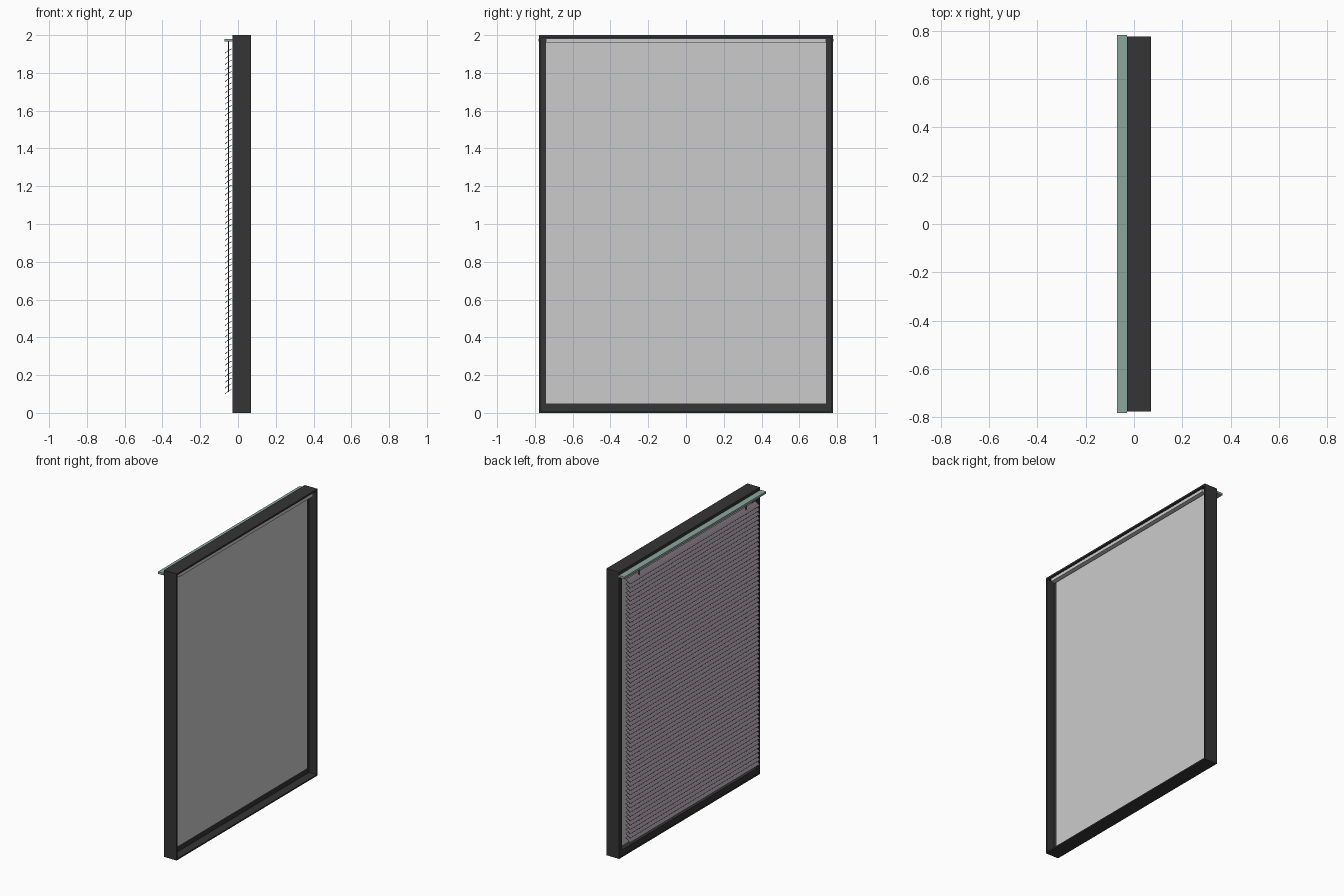
import bpy, bmesh
from mathutils import Vector

if "Cube" in bpy.data.objects:
    bpy.data.objects.remove(bpy.data.objects["Cube"])


def material(name, color):
    m = bpy.data.materials.new(name)
    m.diffuse_color = color
    m.use_nodes = True
    m.node_tree.nodes["Principled BSDF"].inputs["Base Color"].default_value = m.diffuse_color
    return m


DARK = material("dark_frame", (0.035, 0.035, 0.035, 1))
GLASS = material("pale_glass", (0.505, 0.505, 0.505, 1))
GREEN = material("grey_green", (0.26, 0.39, 0.345, 1))
SLAT = material("mauve_grey", (0.20, 0.17, 0.20, 1))


def finish(name, bm, mat):
    me = bpy.data.meshes.new(name)
    bm.to_mesh(me)
    bm.free()
    me.materials.append(mat)
    ob = bpy.data.objects.new(name, me)
    bpy.context.collection.objects.link(ob)
    return ob


def box(name, lo, hi, mat):
    lo, hi = Vector(lo), Vector(hi)
    bm = bmesh.new()
    bmesh.ops.create_cube(bm, size=1)
    for v in bm.verts:
        v.co = (lo + hi) / 2 + v.co * (hi - lo)
    return finish(name, bm, mat)


def ring(name, x0, x1, outer, inner, mat):
    """Rectangular ring; outer and inner are (half width, bottom, top)."""
    def loop(bm, w, b, t):
        return [bm.verts.new((x0, y, z)) for y, z in ((-w, b), (w, b), (w, t), (-w, t))]
    bm = bmesh.new()
    o, i = loop(bm, *outer), loop(bm, *inner)
    faces = [bm.faces.new((o[k], o[(k + 1) % 4], i[(k + 1) % 4], i[k])) for k in range(4)]
    ext = bmesh.ops.extrude_face_region(bm, geom=faces, use_keep_orig=True)
    for g in ext["geom"]:
        if isinstance(g, bmesh.types.BMVert):
            g.co.x = x1
    bmesh.ops.recalc_face_normals(bm, faces=bm.faces)
    return finish(name, bm, mat)


# Outer casing of thin boards, with the sash ring set back inside it
ring("window_casing", -0.028, 0.07, (0.777, 0, 2), (0.768, 0.01, 1.988), DARK)
ring("window_sash", -0.026, 0.012, (0.77, 0.008, 1.99), (0.74, 0.05, 1.975), DARK)

# Glass pane in the sash
box("glass_pane", (0.008, -0.741, 0.049), (0.014, 0.741, 1.978), GLASS)

# Slim header bar across the top of the opening
box("header_bar", (0.03, -0.741, 1.96), (0.062, 0.741, 1.982), GLASS)

# Head rail of the blind
box("head_rail", (-0.071, -0.782, 1.965), (-0.028, 0.782, 1.98), GREEN)

# Tilted, slightly cupped slats, outer edge lower
COUNT, BOTTOM, TOP = 61, 0.102, 1.905
profile = [(-0.07, 0.0), (-0.058, 0.010), (-0.046, 0.018), (-0.034, 0.024)]
bm = bmesh.new()
rows = [[bm.verts.new((x, s * 0.715, BOTTOM + z)) for x, z in profile] for s in (-1, 1)]
for k in range(len(profile) - 1):
    bm.faces.new((rows[0][k], rows[0][k + 1], rows[1][k + 1], rows[1][k]))
slats = finish("blind_slats", bm, SLAT)
thick = slats.modifiers.new("thickness", "SOLIDIFY")
thick.thickness = 0.003
arr = slats.modifiers.new("stack", "ARRAY")
arr.count = COUNT
arr.use_relative_offset = False
arr.use_constant_offset = True
arr.constant_offset_displace = (0, 0, (TOP - BOTTOM) / (COUNT - 1))

# Lift cords
for side, s in (("left", -1), ("right", 1)):
    y = s * 0.59
    box("lift_cord_" + side, (-0.053, y - 0.003, 0.11), (-0.048, y + 0.003, 1.966), DARK)
